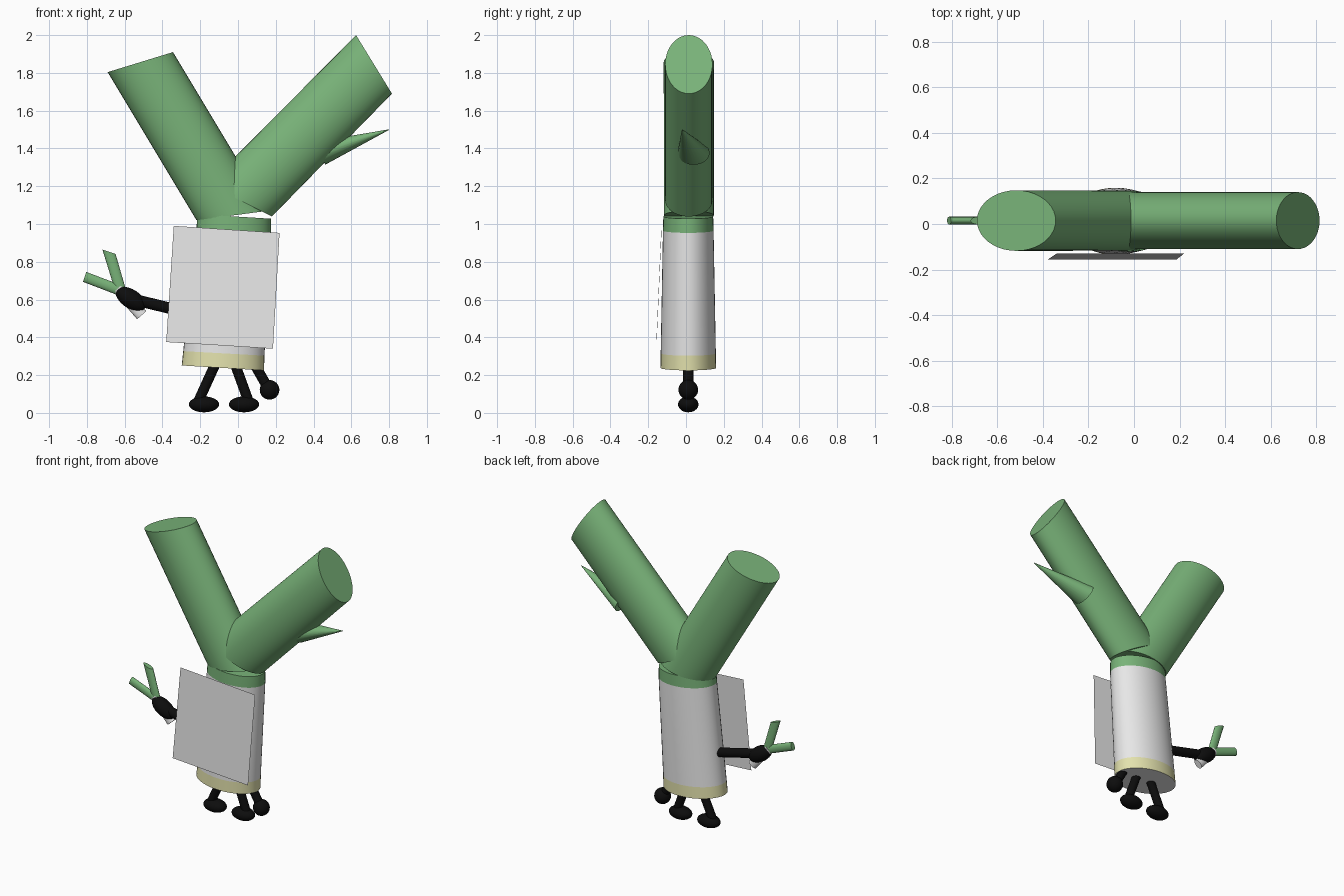
import bpy, bmesh, math
from mathutils import Matrix, Vector

cube = bpy.data.objects.get("Cube")
if cube:
    bpy.data.objects.remove(cube)


def material(name, color):
    m = bpy.data.materials.new(name)
    m.use_nodes = True
    m.diffuse_color = (*color, 1)
    m.node_tree.nodes["Principled BSDF"].inputs["Base Color"].default_value = (*color, 1)
    return m


GREEN = material("leek green", (0.19, 0.45, 0.19))
WHITE = material("stem white", (0.8, 0.8, 0.8))
CREAM = material("root cream", (0.77, 0.76, 0.42))
BLACK = material("limb black", (0.004, 0.004, 0.004))
Y = 0.012  # depth of the main plane


def finish(name, bm, mats):
    bmesh.ops.recalc_face_normals(bm, faces=bm.faces)
    mesh = bpy.data.meshes.new(name)
    bm.to_mesh(mesh)
    bm.free()
    for m in mats:
        mesh.materials.append(m)
    obj = bpy.data.objects.new(name, mesh)
    bpy.context.collection.objects.link(obj)
    return obj


def loft(name, rings, mats, sides=40):
    """Skin ellipses given as (centre xyz, half-axis in xz, depth radius); one material per span."""
    bm = bmesh.new()
    loops = []
    for centre, (ux, uz), depth in rings:
        loop = []
        for i in range(sides):
            a = math.tau * i / sides
            offset = Vector((ux * math.cos(a), depth * math.sin(a), uz * math.cos(a)))
            loop.append(bm.verts.new(Vector(centre) + offset))
        loops.append(loop)
    slots = list(dict.fromkeys(mats))
    for k, mat in enumerate(mats):
        for i in range(sides):
            j = (i + 1) % sides
            f = bm.faces.new((loops[k][i], loops[k][j], loops[k + 1][j], loops[k + 1][i]))
            f.smooth = True
            f.material_index = slots.index(mat)
    # Flat end caps with crisp rims
    for loop, mat in ((loops[0], WHITE if WHITE in slots else mats[0]), (loops[-1], mats[-1])):
        cap = bm.faces.new(loop)
        cap.material_index = slots.index(mat)
        for e in cap.edges:
            e.smooth = False
    return finish(name, bm, slots)


def tube(name, start, end, radius, mat, depth=None, tip=1.0):
    """Straight tube between two xyz points, square ended, optionally tapered."""
    a, b = Vector(start), Vector(end)
    d = (b - a).normalized()
    side = Vector((d.z, -d.x)).normalized() * radius
    depth = depth or radius
    return loft(name, [(a, side, depth), (b, side * tip, depth * tip)], [mat], 24)


def ellipsoid(name, centre, radii, mat, turn=0):
    bm = bmesh.new()
    bmesh.ops.create_uvsphere(bm, u_segments=28, v_segments=16, radius=1)
    bm.transform(Matrix.Translation(centre) @ Matrix.Rotation(turn, 4, 'Y')
                 @ Matrix.Diagonal((*radii, 1)))
    for f in bm.faces:
        f.smooth = True
    return finish(name, bm, [mat])


# Stem: cream root band, white shaft, green neck
loft("stem", [((-0.08, Y, 0.238), (0.218, -0.013), 0.147),
              ((-0.075, Y, 0.315), (0.215, -0.012), 0.146),
              ((-0.022, Y, 0.965), (0.198, -0.012), 0.134),
              ((-0.02, Y, 1.04), (0.195, -0.012), 0.132)],
     [CREAM, WHITE, GREEN])

# Two forked stalks with slanted ends
loft("stalk_right", [((-0.03, 0.015, 1.045), (0.19, 0.025), 0.132),
                     ((-0.517, 0.015, 1.857), (0.173, 0.053), 0.133)], [GREEN])
loft("stalk_left", [((0.01, 0.015, 1.125), (0.17, -0.085), 0.125),
                    ((0.72, 0.015, 1.845), (0.095, -0.155), 0.125)], [GREEN])

# Pointed side leaf
tube("side_leaf", (0.44, 0.04, 1.375), (0.80, -0.02, 1.50), 0.065, GREEN, 0.085, 0.02)

# Flat sheet held against the front
bm = bmesh.new()
bm.faces.new([bm.verts.new(p) for p in ((-0.38, -0.157, 0.375), (0.185, -0.157, 0.34),
                                        (0.22, -0.13, 0.953), (-0.34, -0.13, 0.99))])
finish("front_sheet", bm, [WHITE])

# Legs and feet
for side, hip, ankle, foot in (("right", -0.115, -0.215, -0.18), ("left", -0.02, 0.06, 0.032)):
    tube("leg_" + side, (hip, Y, 0.27), (ankle, Y, 0.05), 0.027, BLACK)
    ellipsoid("foot_" + side, (foot, Y, 0.045), (0.08, 0.054, 0.042), BLACK)

# Left arm with round hand
tube("arm_left", (0.08, Y, 0.27), (0.16, Y, 0.13), 0.027, BLACK)
ellipsoid("hand_left", (0.167, Y, 0.122), (0.052, 0.052, 0.052), BLACK)

# Right arm with oval hand
tube("arm_right", (-0.22, Y, 0.52), (-0.55, Y, 0.6), 0.03, BLACK)
ellipsoid("hand_right", (-0.567, Y, 0.603), (0.09, 0.05, 0.05), BLACK, math.radians(33))

# Small forked leek in the right hand
tube("small_stem", (-0.51, 0.015, 0.517), (-0.635, 0.015, 0.66), 0.032, WHITE, 0.02)
loft("small_stalk_upper", [((-0.622, 0.015, 0.65), (0.027, 0.008), 0.017),
                           ((-0.683, 0.015, 0.853), (0.035, -0.012), 0.017)], [GREEN], 24)
loft("small_stalk_lower", [((-0.615, 0.015, 0.645), (0.01, 0.026), 0.017),
                           ((-0.812, 0.015, 0.72), (0.009, 0.026), 0.017)], [GREEN], 24)
